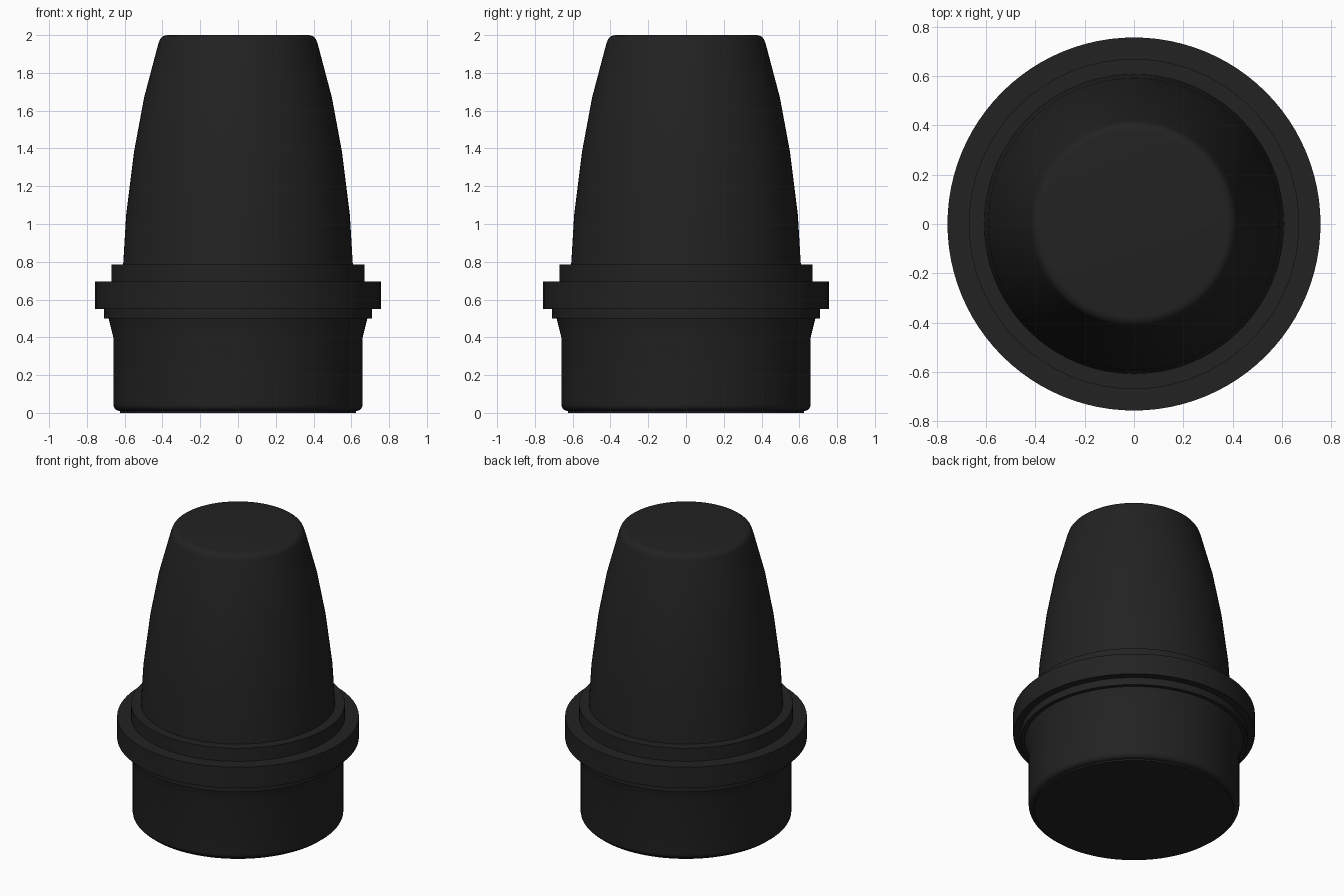
import bpy
import bmesh
import math

if "Cube" in bpy.data.objects:
    bpy.data.objects.remove(bpy.data.objects["Cube"])

SEGMENTS = 96

rubber = bpy.data.materials.new("matte black")
rubber.diffuse_color = (0.016, 0.016, 0.016, 1.0)
rubber.use_nodes = True
rubber.node_tree.nodes["Principled BSDF"].inputs["Base Color"].default_value = rubber.diffuse_color


def lathe(name, profile):
    """Spin a list of (radius, height) points around the z axis."""
    bm = bmesh.new()
    verts = [bm.verts.new((r, 0, z)) for r, z in profile]
    edges = [bm.edges.new(pair) for pair in zip(verts, verts[1:])]
    bmesh.ops.spin(bm, geom=verts + edges, cent=(0, 0, 0), axis=(0, 0, 1),
                   angle=math.tau, steps=SEGMENTS, use_merge=False)
    bmesh.ops.remove_doubles(bm, verts=bm.verts, dist=0.0002)
    bmesh.ops.recalc_face_normals(bm, faces=bm.faces)
    # profiles run upward, so outward normals must point away from the axis
    side = max(bm.faces, key=lambda f: abs(f.normal.xy.length) * f.calc_area())
    if side.normal.xy.dot(side.calc_center_median().xy) < 0:
        bmesh.ops.reverse_faces(bm, faces=bm.faces)
    mesh = bpy.data.meshes.new(name)
    bm.to_mesh(mesh)
    bm.free()
    mesh.materials.append(rubber)
    obj = bpy.data.objects.new(name, mesh)
    bpy.context.collection.objects.link(obj)
    bpy.ops.object.select_all(action='DESELECT')
    obj.select_set(True)
    bpy.context.view_layer.objects.active = obj
    bpy.ops.object.shade_smooth_by_angle(angle=math.radians(30))
    return obj


def corner(cx, cz, rx, rz, start, end, steps=5):
    """Rounded corner points, angles in degrees."""
    angles = [math.radians(start + (end - start) * i / steps) for i in range(steps + 1)]
    return [(cx + rx * math.cos(a), cz + rz * math.sin(a)) for a in angles]


# Lower plug with thin foot, rounded bottom edge and flared top
lathe("base_plug", [(0, 0), (0.625, 0), (0.625, 0.01)]
      + corner(0.625, 0.045, 0.035, 0.035, -85, 0)
      + [(0.66, 0.40), (0.685, 0.50)])

# Stepped collar between plug and cap
lathe("lower_collar", [(0.685, 0.50), (0.71, 0.50), (0.71, 0.55)])
lathe("flange", [(0.71, 0.55), (0.757, 0.55), (0.757, 0.695), (0.67, 0.695)])
lathe("upper_collar", [(0.67, 0.695), (0.67, 0.785), (0.608, 0.785)])

# Tapered cap with rounded top edge
lathe("tapered_cap", [(0.608, 0.785), (0.592, 1.05), (0.55, 1.385), (0.497, 1.67),
                      (0.423, 1.95)]
      + corner(0.374, 1.958, 0.044, 0.042, 12, 90)
      + [(0, 2.0)])
